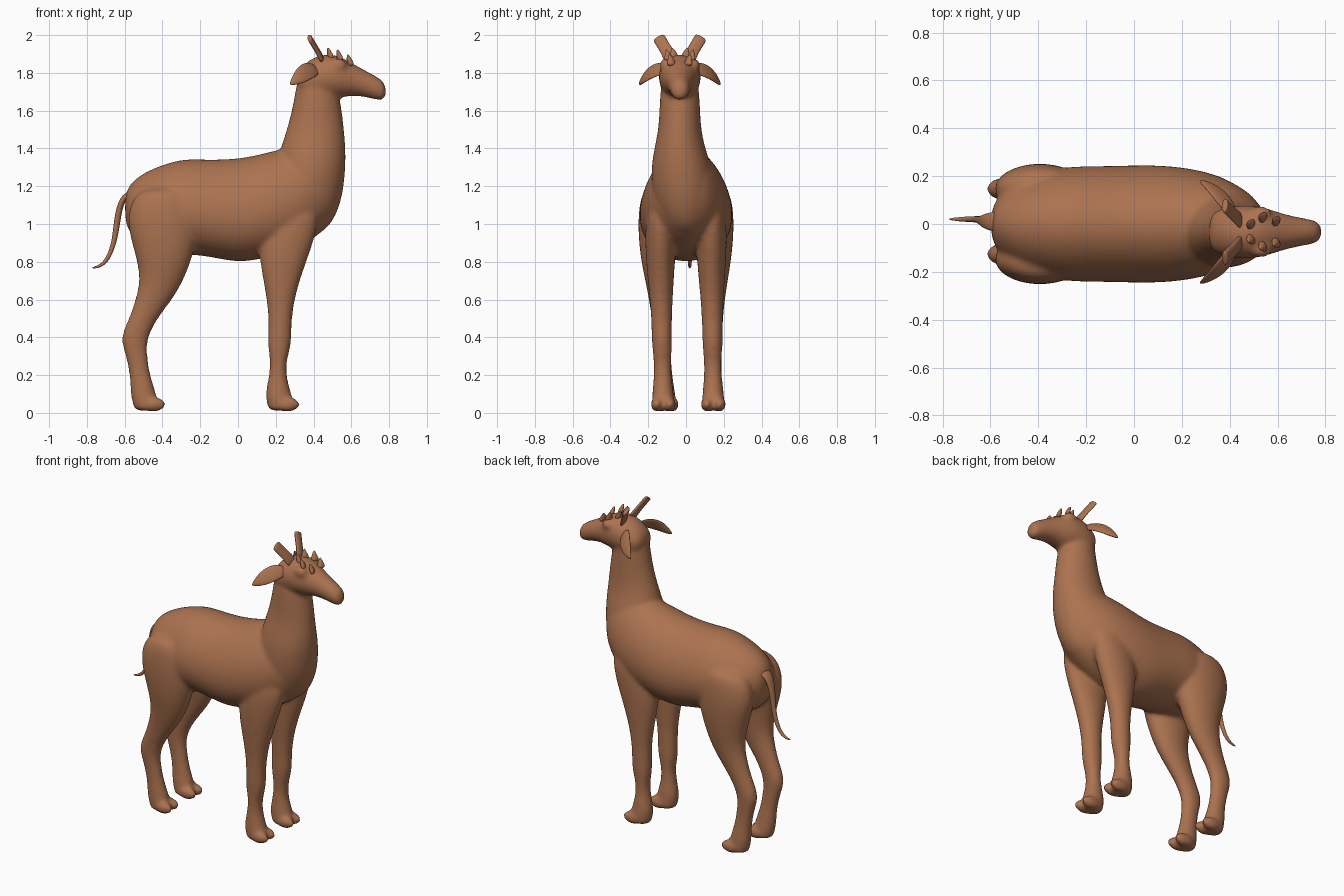
import bpy, bmesh, math
from mathutils import Vector, Matrix

cube = bpy.data.objects.get("Cube")
if cube:
    bpy.data.objects.remove(cube)

hide = bpy.data.materials.new("brown_hide")
hide.use_nodes = True
COLOUR = (0.41, 0.17, 0.08, 1)
hide.diffuse_color = COLOUR
bsdf = hide.node_tree.nodes["Principled BSDF"]
bsdf.inputs["Base Color"].default_value = COLOUR
bsdf.inputs["Roughness"].default_value = 0.8

MID = -0.033          # the neck and head lean slightly to the right


def loft(bm, rings, sides=16):
    """Skin elliptical rings given as (centre, half axis, half axis, egg)."""
    loops = []
    for c, u, v, egg in rings:
        loop = []
        for i in range(sides):
            a = math.tau * i / sides
            s = math.sin(a)
            loop.append(bm.verts.new(c + u * math.cos(a) * (1 - egg * s) + v * s))
        loops.append(loop)
    for a, b in zip(loops, loops[1:]):
        for i in range(sides):
            j = (i + 1) % sides
            bm.faces.new((a[i], a[j], b[j], b[i]))
    bm.faces.new(loops[0][::-1])
    bm.faces.new(loops[-1])


def along_x(bm, rows, y=0, egg=0):
    """Rows are x, bottom, top, half width."""
    loft(bm, [(Vector((x, y, (lo + hi) / 2)), Vector((0, w, 0)),
               Vector((0, 0, (hi - lo) / 2)), egg) for x, lo, hi, w in rows])


def along_z(bm, rows, y_at):
    """Rows are z, back, front, half width."""
    loft(bm, [(Vector(((a + b) / 2, y_at(z), z)), Vector(((b - a) / 2, 0, 0)),
               Vector((0, w, 0)), 0) for z, a, b, w in rows])


def blade(bm, path, widths, across, thick):
    """Flat tapering blade that follows a path."""
    pts = [Vector(p) for p in path]
    rings = []
    for i, p in enumerate(pts):
        d = (pts[min(i + 1, len(pts) - 1)] - pts[max(i - 1, 0)]).normalized()
        u = Vector(across)
        u = (u - d * u.dot(d)).normalized()
        t = min(thick, widths[i])
        rings.append((p, u * widths[i], d.cross(u) * t, 0))
    loft(bm, rings, 10)


def blob(bm, centre, size):
    bmesh.ops.create_icosphere(bm, subdivisions=2, radius=1, matrix=Matrix.Translation(centre)
                               @ Matrix.Diagonal((*size, 1)))


def finish(bm, name, merge=False):
    bmesh.ops.recalc_face_normals(bm, faces=bm.faces)
    for f in bm.faces:
        f.smooth = True
    mesh = bpy.data.meshes.new(name)
    bm.to_mesh(mesh)
    bm.free()
    mesh.materials.append(hide)
    ob = bpy.data.objects.new(name, mesh)
    bpy.context.collection.objects.link(ob)
    sub = ob.modifiers.new("rounding", "SUBSURF")
    sub.levels = sub.render_levels = 2
    if merge:
        re = ob.modifiers.new("merge", "REMESH")
        re.mode = "VOXEL"
        re.voxel_size = 0.012
        re.use_smooth_shade = True
        sm = ob.modifiers.new("blend", "SMOOTH")
        sm.factor = 0.5
        sm.iterations = 10
    return ob


# Torso
body = bmesh.new()
along_x(body, [
    (-.6, 1.0, 1.17, .06), (-.56, .93, 1.23, .13), (-.48, .86, 1.29, .2),
    (-.3, .83, 1.355, .245), (-.18, .83, 1.345, .245), (0, .785, 1.35, .25),
    (.12, .81, 1.375, .25), (.25, .83, 1.41, .235), (.36, .89, 1.42, .205),
    (.46, .96, 1.42, .15), (.54, 1.08, 1.38, .08)], egg=.12)

# Neck and chest
along_z(body, [
    (.93, .22, .42, .09), (1.0, .2, .5, .13), (1.1, .18, .545, .16), (1.2, .18, .565, .17),
    (1.32, .2, .575, .16), (1.41, .225, .573, .135), (1.5, .255, .565, .116),
    (1.6, .283, .553, .11), (1.7, .3, .535, .106), (1.8, .32, .5, .09)],
    lambda z: MID * min(1, max(0, (z - 1) / .4)))

# Head and muzzle
along_x(body, [
    (.31, 1.71, 1.8, .07), (.36, 1.66, 1.86, .1), (.42, 1.65, 1.895, .113),
    (.5, 1.66, 1.905, .115), (.56, 1.67, 1.88, .1), (.62, 1.68, 1.845, .078),
    (.7, 1.665, 1.8, .06), (.75, 1.65, 1.775, .052), (.785, 1.66, 1.74, .036)], y=MID)
for side in (-1, 1):
    blob(body, (.53, MID + side * .075, 1.84), (.05, .035, .04))

# Legs: front rows, then hind rows
FRONT = [
    (.01, .165, .29, .055), (.03, .155, .3, .06), (.1, .14, .285, .06), (.19, .163, .257, .047),
    (.28, .172, .257, .047), (.36, .152, .287, .056), (.5, .163, .283, .055),
    (.65, .143, .312, .066), (.8, .11, .365, .078), (.95, .11, .42, .085), (1.12, .16, .44, .07)]
HIND = [
    (.01, -.545, -.43, .052), (.03, -.555, -.42, .058), (.1, -.572, -.43, .056),
    (.2, -.572, -.465, .043), (.32, -.6, -.482, .043), (.4, -.628, -.478, .047),
    (.5, -.578, -.425, .05), (.6, -.545, -.345, .06), (.7, -.52, -.285, .075),
    (.82, -.54, -.24, .095), (.96, -.585, -.2, .108), (1.08, -.59, -.2, .105), (1.2, -.52, -.25, .08)]
for rows, toe, left, right, top in ((FRONT, .26, .145, -.12, .135), (HIND, -.45, .145, -.105, .148)):
    for side, foot in ((1, left), (-1, right)):
        along_z(body, rows, lambda z: foot + (side * top - foot) * min(1, z / .8))
        for split in (-1, 1):
            blob(body, (toe, foot + split * .034, .045), (.073, .035, .042))
finish(body, "body", merge=True)

# Ears, horns and crown tufts
ears, horns, tufts = bmesh.new(), bmesh.new(), bmesh.new()
for s in (-1, 1):
    def at(x, y, z):
        return (x, MID + s * y, z)

    blade(ears, [at(.42, .07, 1.82), at(.385, .12, 1.82), at(.345, .17, 1.795),
                 at(.305, .2, 1.76), at(.275, .215, 1.738)],
          [.03, .052, .05, .03, .005], (.6, s * .1, -.75), .012)
    blade(horns, [at(.45, .04, 1.86), at(.425, .065, 1.91), at(.4, .09, 1.95), at(.38, .11, 1.985),
                  at(.377, .113, 1.99)],
          [.045, .034, .034, .036, .03], (-.3, s * .85, .3), .014)
    for x, y, z in ((.475, .03, 1.9), (.525, .06, 1.89), (.58, .045, 1.865)):
        blade(tufts, [at(x + .02, y, z - .03), at(x + .01, y, z), at(x, y + .012, z + .035)],
              [.03, .022, .004], (.5, s, 0), .016)
finish(ears, "ears")
finish(horns, "horns")
finish(tufts, "crown_tufts")

# Tail
tail = bmesh.new()
blade(tail, [(-.54, .01, 1.17), (-.6, .01, 1.15), (-.628, .012, 1.09), (-.642, .015, 1.0),
             (-.655, .02, .9), (-.69, .02, .81), (-.73, .02, .775), (-.775, .02, .767)],
      [.05, .042, .03, .018, .014, .012, .01, .003], (0, 1, 0), .018)
finish(tail, "tail")
